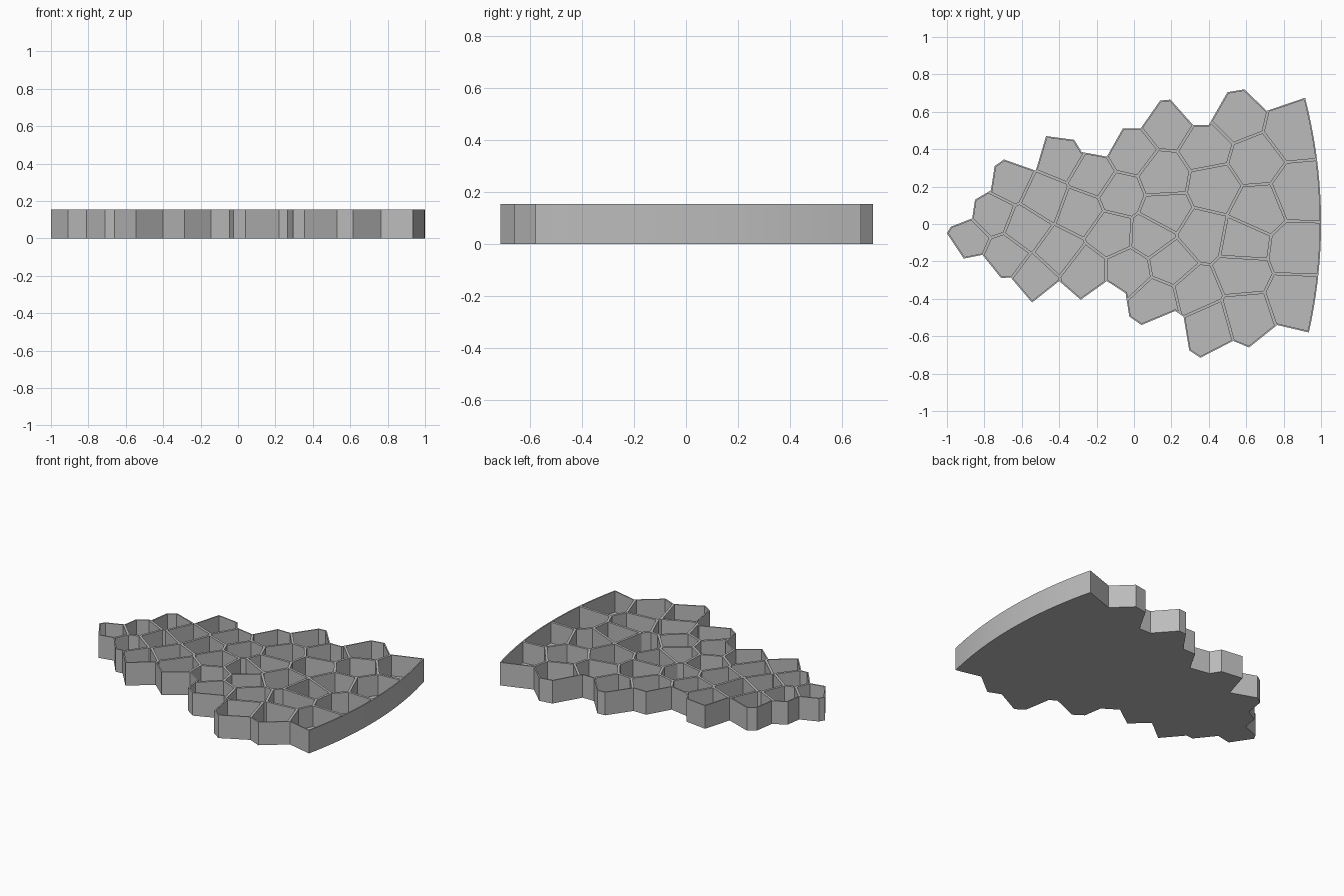
import bpy, bmesh
from mathutils import Vector

HEIGHT, FLOOR, HALF_WALL = 0.155, 0.015, 0.008

old_cube = bpy.data.objects.get("Cube")
if old_cube:
    bpy.data.objects.remove(old_cube, do_unlink=True)

# Jagged rim of the tray in hundredths, clockwise from the pointed end
rim = [(-100, -5), (-98, -1.5), (-86.5, 3), (-85, 13), (-76.5, 18), (-74.5, 31),
       (-69.5, 34.5), (-52.5, 28.5), (-47, 47), (-32, 45), (-28, 38.5), (-14.5, 36),
       (-6, 51), (3.5, 51), (14, 66), (19.5, 66.5), (31.5, 53), (40, 53),
       (50, 70.5), (59, 72), (71, 60.5), (91.5, 67.5)]
lower_rim = [(93.5, -58), (76.5, -54), (61.5, -66), (53, -62.5), (35.5, -71.5),
             (29.5, -67.5), (26.5, -49.5), (22, -46.5), (4, -54), (-2.5, -49.5),
             (-4.5, -37), (-14.5, -30.5), (-28.5, -40.5), (-40, -30.5),
             (-54.5, -42), (-66, -28.5), (-71, -29), (-81, -16.5), (-91, -18.5)]

# Cell centres in hundredths
centres = [(-89, -8), (-76, 5), (-67, 23), (-48, 14), (-58, -2), (-69, -17),
           (-53, -29), (-40, -15), (-27, -25), (-39, 36), (-22, 26), (-29, 7),
           (-2, 38), (-7, 16), (-12, -5), (-3, -25), (18, 54), (15, 25), (16, 7),
           (9, -6), (20, -21), (12, -41), (33, -36), (39, 41), (55, 57), (64, 34),
           (43, 20), (66, 8), (37, -6), (58, -10), (85, 50), (88, 17), (87, -14),
           (86, -40), (41, -54), (59, -49), (57, -26)]


def scaled(points):
    return [Vector(p) / 100 for p in points]


def curved_end(start, end, bulge, steps):
    """Shallow arc between two points, without its ends."""
    points = []
    for i in range(1, steps):
        t = i / steps
        p = start.lerp(end, t)
        p.x += bulge * 4 * t * (1 - t)
        points.append(p)
    return points


def inset(points, width):
    """Move every side of a clockwise outline inward."""
    result = []
    for i, p in enumerate(points):
        before = (p - points[i - 1]).normalized()
        after = (points[(i + 1) % len(points)] - p).normalized()
        n1, n2 = Vector((before.y, -before.x)), Vector((after.y, -after.x))
        result.append(p + (n1 + n2) * width / (1 + n1.dot(n2)))
    return result


def clip(points, origin, normal):
    """Keep the part of the outline behind a line."""
    result = []
    for i, b in enumerate(points):
        a = points[i - 1]
        da, db = (a - origin).dot(normal), (b - origin).dot(normal)
        if (da > 0) != (db > 0):
            result.append(a.lerp(b, da / (da - db)))
        if db <= 0:
            result.append(b)
    return result


def tidy(points):
    return [p for i, p in enumerate(points) if (p - points[i - 1]).length > 0.002]


def cell_outline(seed, seeds, boundary):
    """Region nearest to one centre, less half a wall on each side."""
    cell = boundary
    for other in seeds:
        if other != seed:
            normal = (other - seed).normalized()
            cell = clip(cell, (seed + other) / 2 - normal * HALF_WALL, normal)
    return tidy(cell)


def ring(bm, points, z):
    return [bm.verts.new((p.x, p.y, z)) for p in points]


def skirt(bm, upper, lower):
    for i in range(len(upper)):
        bm.faces.new((upper[i - 1], upper[i], lower[i], lower[i - 1]))


# Full outline with the curved wide end
upper, lower = scaled(rim), scaled(lower_rim)
outline = upper + curved_end(upper[-1], lower[0], 0.075, 20) + lower
seeds = scaled(centres)
inner = inset(outline, HALF_WALL)

# Tray: outer wall, base, open cells with floors, and the wall tops
bm = bmesh.new()
top = ring(bm, outline, HEIGHT)
base = ring(bm, outline, 0)
skirt(bm, top, base)
bm.faces.new(base)
top_loops = [top]
for seed in seeds:
    cell = cell_outline(seed, seeds, inner)
    mouth, floor = ring(bm, cell, HEIGHT), ring(bm, cell, FLOOR)
    skirt(bm, mouth, floor)
    bm.faces.new(floor)
    top_loops.append(mouth)
top_edges = [bm.edges.get((loop[i - 1], loop[i]))
             for loop in top_loops for i in range(len(loop))]
bmesh.ops.triangle_fill(bm, edges=top_edges, use_beauty=True, normal=(0, 0, 1))
bmesh.ops.recalc_face_normals(bm, faces=bm.faces)

mesh = bpy.data.meshes.new("cell_tray")
bm.to_mesh(mesh)
bm.free()
tray = bpy.data.objects.new("cell_tray", mesh)
bpy.context.collection.objects.link(tray)

# Plain grey material
grey = bpy.data.materials.new("plain_grey")
grey.use_nodes = True
colour = (0.5, 0.5, 0.5, 1)
grey.diffuse_color = colour
grey.node_tree.nodes["Principled BSDF"].inputs["Base Color"].default_value = colour
mesh.materials.append(grey)
